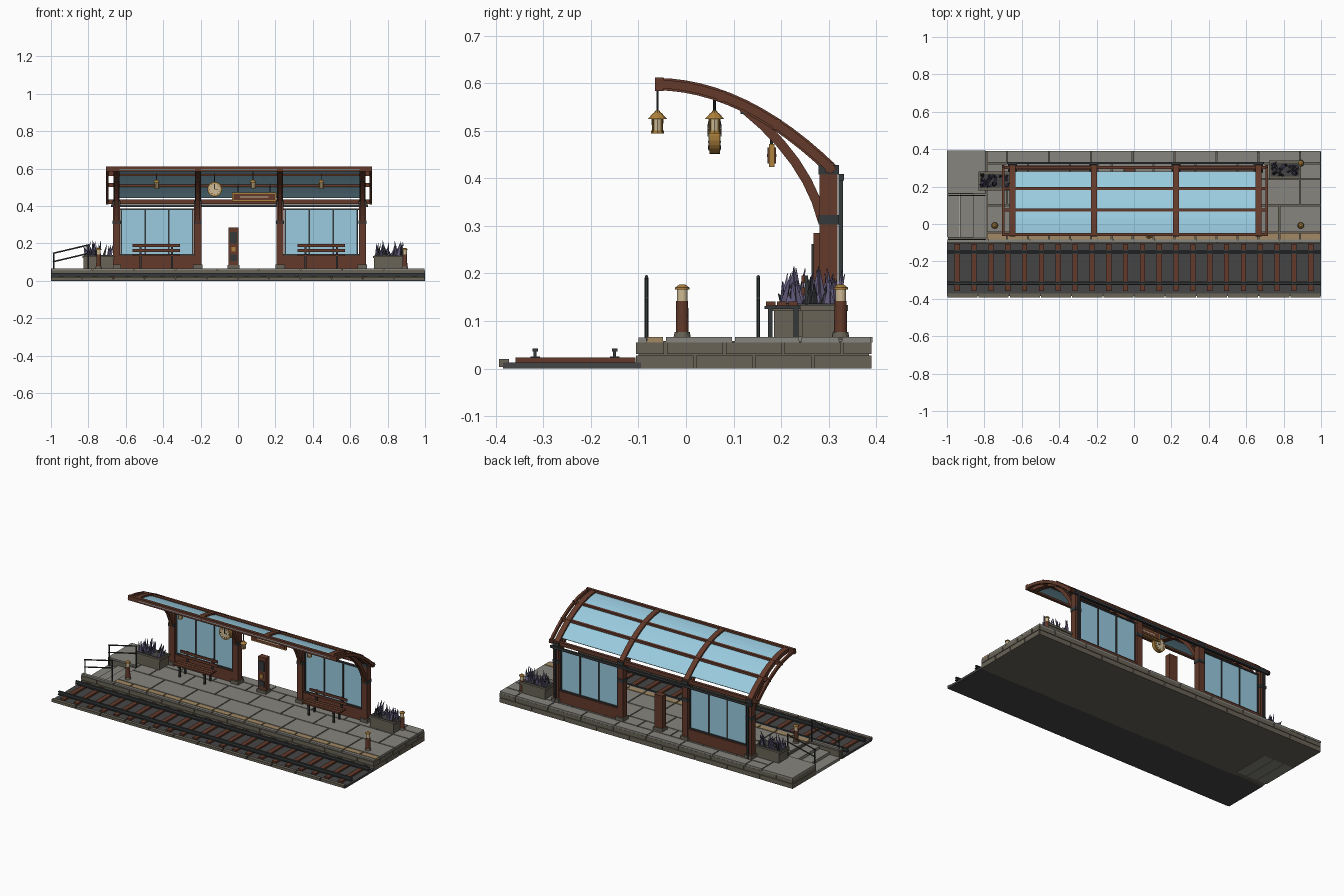
import bpy, bmesh, math, random
from mathutils import Matrix, Vector

random.seed(4)
cube = bpy.data.objects.get("Cube")
if cube:
    bpy.data.objects.remove(cube)


def material(name, r, g, b):
    m = bpy.data.materials.new(name)
    m.use_nodes = True
    m.diffuse_color = (r, g, b, 1)
    m.node_tree.nodes["Principled BSDF"].inputs["Base Color"].default_value = (r, g, b, 1)
    return m


BALLAST = material("charcoal ballast", .06, .06, .06)
PAVING = material("grey paving", .24, .235, .21)
STONE = material("taupe stone", .14, .125, .095)
WOOD = material("brown timber", .125, .042, .024)
GLASS = material("pale blue glass", .32, .60, .74)
METAL = material("dark metal", .035, .04, .042)
BRASS = material("brass", .42, .22, .045)
CREAM = material("cream", .62, .50, .30)
PURPLE = material("lavender", .13, .11, .21)
TAN = material("tan strip", .36, .25, .13)


def finish(name, bm, mat):
    bmesh.ops.recalc_face_normals(bm, faces=bm.faces)
    me = bpy.data.meshes.new(name)
    bm.to_mesh(me)
    bm.free()
    me.materials.append(mat)
    ob = bpy.data.objects.new(name, me)
    bpy.context.collection.objects.link(ob)
    return ob


def boxes(name, mat, items):
    """One object from (x0, x1, y0, y1, z0, z1) boxes."""
    bm = bmesh.new()
    for x0, x1, y0, y1, z0, z1 in items:
        m = Matrix.Translation(((x0 + x1) / 2, (y0 + y1) / 2, (z0 + z1) / 2))
        m = m @ Matrix.Diagonal((x1 - x0, y1 - y0, z1 - z0, 1))
        bmesh.ops.create_cube(bm, size=1, matrix=m)
    return finish(name, bm, mat)


def cones(name, mat, items, sides=10):
    """One object from (start, end, radius, end radius) cones."""
    bm = bmesh.new()
    for a, b, r1, r2 in items:
        a, b = Vector(a), Vector(b)
        rot = (b - a).to_track_quat('Z', 'Y').to_matrix().to_4x4()
        bmesh.ops.create_cone(bm, cap_ends=True, segments=sides, radius1=r1, radius2=r2,
                              depth=(b - a).length, matrix=Matrix.Translation((a + b) / 2) @ rot)
    return finish(name, bm, mat)


def ribbon(name, mat, path, thick, spans):
    """Thick strip following a (y, z) path, extruded over each x span."""
    bm = bmesh.new()
    for x0, x1 in spans:
        rings = []
        for i, p in enumerate(path):
            t = path[min(i + 1, len(path) - 1)] - path[max(i - 1, 0)]
            n = Vector((-t.y, t.x)).normalized() * thick / 2
            rings.append([bm.verts.new((x, *q)) for x, q in
                          ((x0, p - n), (x1, p - n), (x1, p + n), (x0, p + n))])
        for a, b in zip(rings, rings[1:]):
            for k in range(4):
                bm.faces.new((a[k], a[(k + 1) % 4], b[(k + 1) % 4], b[k]))
        bm.faces.new(rings[0])
        bm.faces.new(rings[-1])
    return finish(name, bm, mat)


def courses(start, end, n, stagger):
    """Joint positions for a course of blocks."""
    step = (end - start) / n
    cuts = [start] + [start + step * (i + stagger) for i in range(n + 1)] + [end]
    cuts = sorted({round(c, 4) for c in cuts if start <= c <= end})
    return [(a + .003, b - .003) for a, b in zip(cuts, cuts[1:])]


# Track
boxes("ballast_bed", BALLAST, [(-1, 1, -.385, -.095, 0, .013)])
boxes("sleepers", WOOD, [(x - .014, x + .014, -.358, -.106, .01, .023)
                         for x in (-.945 + .09 * i for i in range(22))])
boxes("rails", METAL, [(-1, 1, y - w, y + w, a, b) for y in (-.317, -.15)
                       for w, a, b in ((.01, .022, .026), (.003, .026, .036), (.006, .036, .042))])
boxes("track_kerb", STONE, [(a, b, -.393, -.372, .004, .02) for a, b in courses(-1, 1, 12, 0)])

# Platform body with block courses around the edge
boxes("platform_core", STONE, [(-.79, .995, -.1, .385, 0, .058), (-.995, -.79, .16, .385, 0, .058),
                               (-.995, -.79, -.1, -.07, 0, .055)])
blocks = []
for z0, z1, s in ((0, .028, 0), (.031, .055, .5)):
    for a, b in courses(-1, 1, 9, s):
        blocks += [(a, b, -.105, -.09, z0, z1), (a, b, .375, .39, z0, z1)]
    for a, b in courses(-.105, .39, 4, s):
        blocks.append((.985, 1, a, b, z0, z1))
    blocks.append((-1, -.985, .163, .39, z0, z1))
boxes("edge_blocks", STONE, blocks)
slabs = []
for i, (y0, y1) in enumerate(((-.045, .1), (.1, .24), (.24, .325), (.325, .392))):
    slabs += [(a, b, y0 + .003, y1 - .003, .055, .067)
              for a, b in courses(-.79, 1, 8, .5 * (i % 2))]
boxes("paving_slabs", PAVING, slabs + [(-1, -.793, .163, .392, .055, .067)])
boxes("tactile_strip", TAN, [(a, b, -.082, -.048, .055, .067) for a, b in courses(-.79, 1, 16, 0)])
boxes("platform_coping", PAVING, [(a, b, -.1, -.083, .055, .065) for a, b in courses(-1, 1, 9, 0)])

# Entry steps and handrails
boxes("steps", PAVING, [(-1 + .07 * i, -.932 + .07 * i, -.07, .16, 0, .018 + .016 * i)
                        for i in range(3)])
rail_parts = []
for y in (-.083, .152):
    for x, z in ((-.985, .148), (-.80, .192)):
        rail_parts.append(((x, y, .02 if y > 0 else .055), (x, y, z), .004, .004))
    for dz in (0, -.045):
        rail_parts.append(((-.99, y, .147 + dz), (-.795, y, .193 + dz), .004, .004))
cones("handrails", METAL, rail_parts, 6)

# Shelter frame
POSTS = (-.65, -.215, .225, .665)
arc_z = lambda y: .598 - .183 * ((y + .065) / .375) ** 2
arch = [Vector((y, arc_z(y))) for y in (-.065 + .375 * i / 12 for i in range(13))]
boxes("posts", WOOD, [(x - .019, x + .019, .281, .318, .067, .42) for x in POSTS])
boxes("post_feet", STONE, [(x - .025, x + .025, .272, .328, .06, .088) for x in POSTS])
boxes("post_brackets", METAL, [(x - .021, x + .021, .278, .321, z, z + .02)
                               for x in POSTS for z in (.303, .408)])
ribbon("roof_arches", WOOD, arch, .026, [(x - .016, x + .016) for x in POSTS])
ribbon("end_arches", WOOD, arch, .018, [(-.706, -.692), (.702, .716)])
p0, p1, p2 = Vector((.12, .548)), Vector((.255, .44)), Vector((.287, .31))
brace = [p0 * (1 - t) ** 2 + p1 * 2 * t * (1 - t) + p2 * t * t for t in (i / 6 for i in range(7))]
ribbon("curved_braces", WOOD, brace, .02, [(x - .011, x + .011) for x in POSTS])
boxes("brace_clips", METAL, [(x - .013, x + .013, .115, .135, .535, .55) for x in POSTS])
boxes("purlins", WOOD, [(-.706, .716, y - .009, y + .009, arc_z(y) - h, arc_z(y) + h)
                        for y, h in ((-.056, .014), (.075, .011), (.19, .011), (.302, .011))])
ribbon("roof_glass", GLASS, arch[:-1], .006, [(-.65, .665)])
boxes("gutter", METAL, [(-.68, .695, .32, .332, .395, .409)])
boxes("downpipes", METAL, [(x - .005, x + .005, .32, .33, .067, .4) for x in (POSTS[0], POSTS[3])])

# Wall panels in the outer bays
walls, panes, frames = [], [], []
for x0, x1 in ((-.631, -.234), (.244, .646)):
    walls.append((x0, x1, .286, .314, .067, .135))
    panes.append((x0 + .01, x1 - .01, .297, .303, .14, .385))
    frames += [(x0, x1, .292, .308, z, z + .008) for z in (.135, .38)]
    for i in range(4):
        x = x0 + .008 + (x1 - x0 - .016) * i / 3
        frames.append((x - .004, x + .004, .293, .307, .135, .385))
boxes("wall_bases", WOOD, walls)
boxes("wall_glass", GLASS, panes)
boxes("wall_frames", METAL, frames)

# Benches
slats, legs = [], []
for c in (-.437, .445):
    slats += [(c - .127, c + .127, y, y + .02, .132, .141) for y in (.168, .191, .214)]
    slats += [(c - .127, c + .127, .243, .25, z, z + .016) for z in (.155, .18)]
    for x in (c - .085, c + .085):
        legs += [(x - .005, x + .005, y, y + .01, .067, .133) for y in (.172, .226)]
        legs += [(x - .005, x + .005, .165, .25, .125, .132), (x - .005, x + .005, .25, .256, .125, .196)]
boxes("bench_slats", WOOD, slats)
boxes("bench_legs", METAL, legs)

# Ticket machine
boxes("ticket_machine", WOOD, [(-.052, .002, .268, .305, .08, .285)])
boxes("ticket_machine_base", STONE, [(-.057, .007, .262, .31, .067, .085)])
boxes("ticket_screen", METAL, [(-.044, -.006, .264, .27, .2, .262), (-.044, -.006, .264, .27, .105, .14)])
boxes("ticket_plate", BRASS, [(-.036, -.014, .264, .27, .158, .182)])

# Hanging clock
cx, cy, cz = -.125, .06, .49
cones("clock_case", BRASS, [((cx, cy - .011, cz), (cx, cy + .011, cz), .039, .039)], 24)
cones("clock_face", CREAM, [((cx, cy - .013, cz), (cx, cy + .013, cz), .032, .032)], 24)
marks = [(cx - .002, cx + .002, cy - .015, cy + .015, cz, cz + .024),
         (cx, cx + .017, cy - .015, cy + .015, cz - .002, cz + .002)]
for i in range(12):
    u, v = cx + .027 * math.sin(i * math.pi / 6), cz + .027 * math.cos(i * math.pi / 6)
    marks.append((u - .002, u + .002, cy - .014, cy + .014, v - .002, v + .002))
boxes("clock_marks", METAL, marks)

# Hanging sign
boxes("sign_frame", BRASS, [(-.032, .205, .174, .186, .424, .472)])
boxes("sign_panel", WOOD, [(-.024, .197, .171, .189, .431, .465)])
boxes("sign_stripe", CREAM, [(.01, .163, .17, .19, .445, .451)])
hangers = [((x, .18, .47), (x, .18, .52), .003, .003) for x in (0, .172)]
hangers.append(((cx, cy, .525), (cx, cy, .58), .003, .003))

# Lanterns
glass, caps, bars = [], [], []
for x, y in ((-.435, .06), (.08, -.06), (.445, .06)):
    hangers.append(((x, y, .535), (x, y, arc_z(y)), .0025, .0025))
    glass.append(((x, y, .499), (x, y, .526), .011, .013))
    caps += [((x, y, .525), (x, y, .537), .02, .009), ((x, y, .537), (x, y, .542), .008, .004),
             ((x, y, .494), (x, y, .5), .014, .014)]
    for k in range(4):
        u, v = (.013 * f(math.pi / 4 + k * math.pi / 2) for f in (math.cos, math.sin))
        bars.append(((x + u, y + v, .497), (x + u, y + v, .528), .002, .002))
cones("lantern_glass", CREAM, glass, 8)
cones("lantern_caps", BRASS, caps, 8)
cones("lantern_bars", BRASS, bars, 4)
cones("hanging_rods", METAL, hangers, 6)

# Bollard lights
SPOTS = ((-.745, -.008), (.892, -.008), (.892, .325))
for name, mat, profile in (
        ("bollard_feet", STONE, ((.066, .077, .018, .016),)),
        ("bollard_posts", WOOD, ((.077, .142, .0135, .0125),)),
        ("bollard_lamps", CREAM, ((.142, .167, .011, .011),)),
        ("bollard_caps", BRASS, ((.166, .171, .015, .015), (.171, .177, .014, .006)))):
    ob = cones(name, mat, [((x, y, a), (x, y, b), r, s) for x, y in SPOTS for a, b, r, s in profile], 14)

# Planters with lavender
tubs, soil, leaves, blooms = [], [], [], []
for px, py in ((-.745, .23), (.807, .29)):
    tubs += [(px - .08, px + .08, py - .045, py + .045, .067, .125),
             (px - .086, px + .086, py - .05, py + .05, .121, .134)]
    soil.append((px - .078, px + .078, py - .036, py + .036, .13, .137))
    for i in range(34):
        x, y = px + random.uniform(-.07, .07), py + random.uniform(-.03, .03)
        tip = Vector((x + random.uniform(-.018, .018), y + random.uniform(-.018, .018),
                      random.uniform(.175, .215)))
        if i % 3 == 0:
            leaves.append(((x, y, .134), tip - Vector((0, 0, .02)), .008, .001))
        else:
            blooms.append((Vector((x, y, .137)), tip, .009, .001))
boxes("planter_tubs", STONE, tubs)
boxes("planter_soil", BALLAST, soil)
cones("plant_leaves", METAL, leaves, 4)
cones("plant_blooms", PURPLE, blooms, 4)
